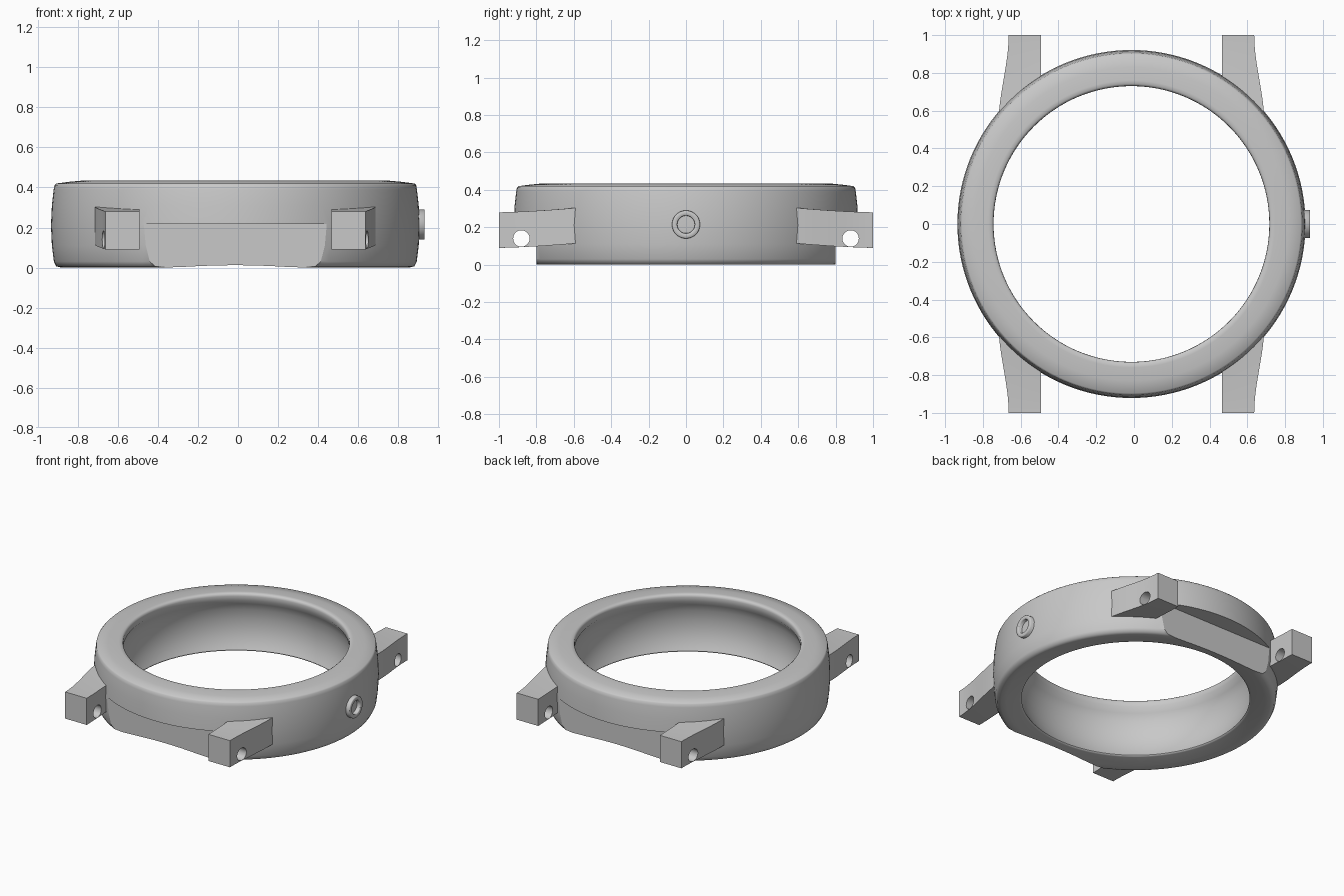
import bpy, bmesh, math
from mathutils import Matrix

cube = bpy.data.objects.get("Cube")
if cube:
    bpy.data.objects.remove(cube, do_unlink=True)

CX = -0.0135          # axis of the case
CROWN_Z = 0.215

grey = bpy.data.materials.new("satin grey")
grey.use_nodes = True
grey.diffuse_color = (0.58, 0.58, 0.58, 1)
grey.node_tree.nodes["Principled BSDF"].inputs["Base Color"].default_value = (0.58, 0.58, 0.58, 1)


def finish(name, bm):
    bmesh.ops.recalc_face_normals(bm, faces=bm.faces)
    mesh = bpy.data.meshes.new(name)
    bm.to_mesh(mesh)
    bm.free()
    mesh.materials.append(grey)
    ob = bpy.data.objects.new(name, mesh)
    bpy.context.collection.objects.link(ob)
    return ob


def select(ob):
    bpy.ops.object.select_all(action='DESELECT')
    ob.select_set(True)
    bpy.context.view_layer.objects.active = ob


def smooth(ob, degrees):
    select(ob)
    bpy.ops.object.shade_smooth_by_angle(angle=math.radians(degrees))


def lathe(name, profile, segments, matrix):
    """Revolve a closed (radius, height) profile around z."""
    bm = bmesh.new()
    rings = []
    for i in range(segments):
        a = 2 * math.pi * i / segments
        rings.append([bm.verts.new((r * math.cos(a), r * math.sin(a), z)) for r, z in profile])
    n = len(profile)
    for i in range(segments):
        p, q = rings[i], rings[(i + 1) % segments]
        for j in range(n):
            k = (j + 1) % n
            bm.faces.new((p[j], q[j], q[k], p[k]))
    bm.transform(matrix)
    return finish(name, bm)


def cut(ob, cutter):
    mod = ob.modifiers.new("cut", 'BOOLEAN')
    mod.operation = 'DIFFERENCE'
    mod.solver = 'EXACT'
    mod.object = cutter
    select(ob)
    bpy.ops.object.modifier_apply(modifier=mod.name)
    bpy.data.objects.remove(cutter, do_unlink=True)


def box_cutter(size, centre):
    bm = bmesh.new()
    bmesh.ops.create_cube(bm, size=1, matrix=Matrix.Translation(centre) @ Matrix.Diagonal((*size, 1)))
    ob = finish("cutter", bm)
    ob.hide_render = True
    return ob


# Case: bulged ring with an upright upper lip, concave inner wall and shallow underside
case_profile = [
    (0.87, 0), (0.895, 0.006), (0.907, 0.03), (0.917, 0.11), (0.9215, 0.21),
    (0.917, 0.31), (0.908, 0.39), (0.904, 0.412), (0.896, 0.42), (0.83, 0.4285),
    (0.76, 0.435), (0.742, 0.434), (0.732, 0.427), (0.73, 0.415), (0.73, 0.385),
    (0.754, 0.35), (0.773, 0.3), (0.783, 0.23), (0.781, 0.16),
    (0.768, 0.1), (0.75, 0.053), (0.74, 0.033), (0.737, 0.027),
    (0.74, 0.022), (0.75, 0.019), (0.8, 0.0115), (0.835, 0.004)]
case = lathe("case", case_profile, 128, Matrix.Translation((CX, 0, 0)))

# Flats under the front and back of the case
FLAT_Y, FLAT_Z = 0.8, 0.217
for side in (-1, 1):
    cut(case, box_cutter((1.2, 0.4, 0.4), (CX, side * (FLAT_Y + 0.2), FLAT_Z - 0.2)))
smooth(case, 50)
for poly in case.data.polygons:
    pts = [case.data.vertices[v].co for v in poly.vertices]
    flat = all(abs(abs(p.y) - FLAT_Y) < 1e-4 for p in pts)
    ledge = all(abs(p.z - FLAT_Z) < 1e-4 for p in pts)
    poly.use_smooth = not (flat or ledge)


# Lugs: straight inner side, flared outer side, sweeping up towards the case
def lug(name, sx, sy):
    bm = bmesh.new()
    rows = []
    steps = 12
    for i in range(steps + 1):
        t = i / steps
        y_out = 1 - 0.47 * t
        y_in = 1 - 0.27 * t
        x_out = 0.65 + 0.054 * t * t * (3 - 2 * t)
        row = []
        for x, y, z in ((0.48, y_in, 0.09), (x_out, y_out, 0.09),
                        (x_out, y_out, 0.28), (0.48, y_in, 0.28)):
            rise = 0.09 * (1 - y) ** 1.5
            row.append(bm.verts.new((CX + sx * x, sy * y, z + rise)))
        rows.append(row)
    for a, b in zip(rows, rows[1:]):
        for j in range(4):
            k = (j + 1) % 4
            bm.faces.new((a[j], a[k], b[k], b[j]))
    bm.faces.new(rows[0])
    bm.faces.new(rows[-1])
    ob = finish(name, bm)

    # Pin hole through the lug
    bm = bmesh.new()
    bmesh.ops.create_cone(
        bm, cap_ends=True, segments=32, radius1=0.044, radius2=0.044, depth=0.6,
        matrix=Matrix.Translation((CX + sx * 0.57, sy * 0.88, 0.14)) @ Matrix.Rotation(math.pi / 2, 4, 'Y'))
    pin = finish("cutter", bm)
    pin.hide_render = True
    cut(ob, pin)
    smooth(ob, 30)


for sy, end in ((-1, "front"), (1, "back")):
    for sx, side in ((-1, "right"), (1, "left")):
        lug(f"{end}_{side}_lug", sx, sy)

# Crown tube on the side of the case
tube_profile = [(0.075, 0.87), (0.075, 0.93), (0.072, 0.933), (0.05, 0.933),
                (0.047, 0.93), (0.047, 0.87)]
tube = lathe("crown_tube", tube_profile, 48,
             Matrix.Translation((0, 0, CROWN_Z)) @ Matrix.Rotation(math.pi / 2, 4, 'Y'))
smooth(tube, 50)
